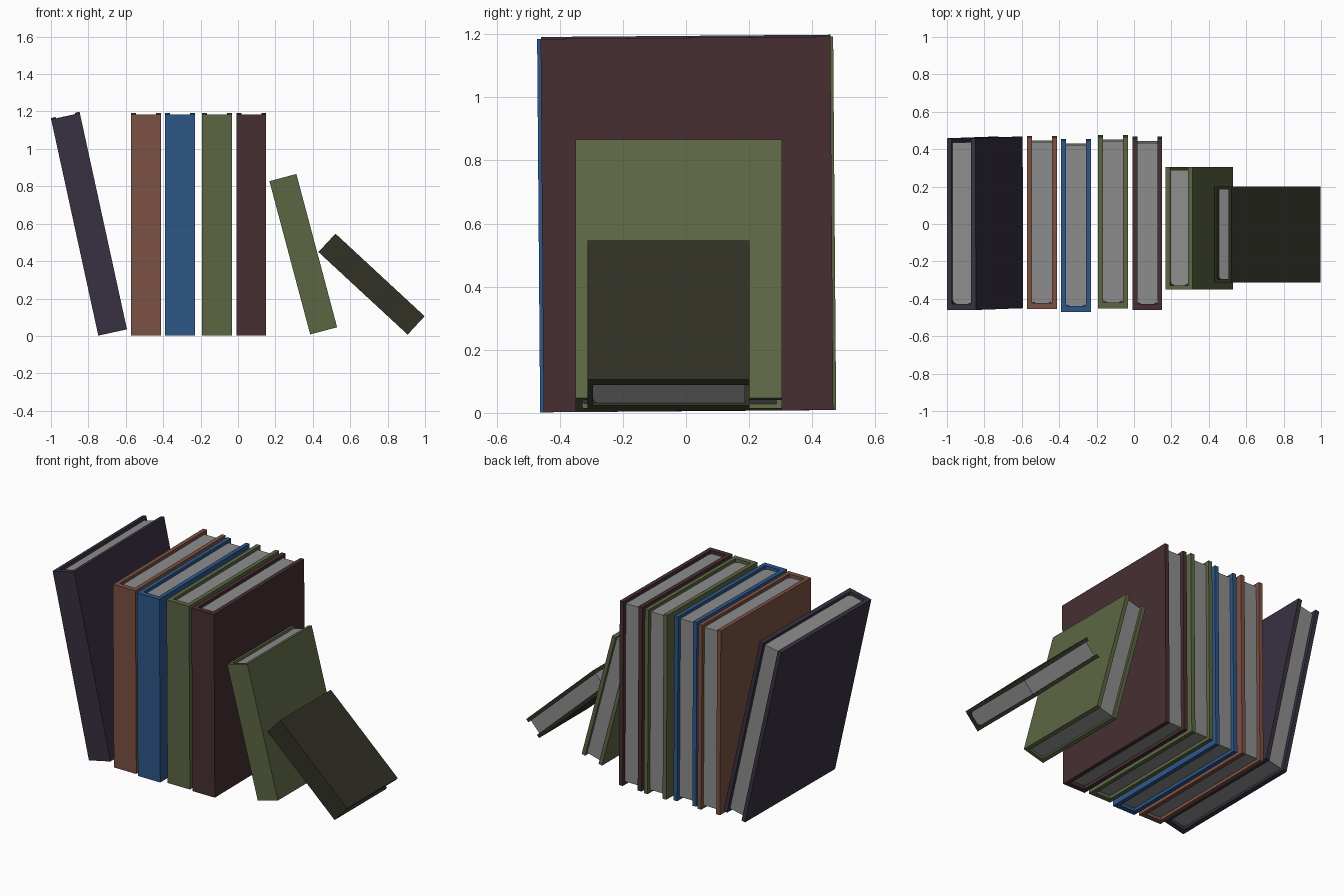
import bpy, bmesh, math

if "Cube" in bpy.data.objects:
    bpy.data.objects.remove(bpy.data.objects["Cube"])


def material(name, srgb):
    m = bpy.data.materials.new(name)
    lin = [((c / 255 + 0.055) / 1.055) ** 2.4 for c in srgb]
    m.diffuse_color = (*lin, 1)
    m.use_nodes = True
    m.node_tree.nodes["Principled BSDF"].inputs["Base Color"].default_value = m.diffuse_color
    return m


def prism(name, profile, height, mat):
    """Extrude an x/y outline into a solid centred on its own origin."""
    bm = bmesh.new()
    face = bm.faces.new([bm.verts.new((x, y, -height / 2)) for x, y in profile])
    ext = bmesh.ops.extrude_face_region(bm, geom=[face])
    bmesh.ops.translate(bm, vec=(0, 0, height),
                        verts=[g for g in ext["geom"] if isinstance(g, bmesh.types.BMVert)])
    bmesh.ops.recalc_face_normals(bm, faces=bm.faces)
    mesh = bpy.data.meshes.new(name)
    bm.to_mesh(mesh)
    bm.free()
    mesh.materials.append(mat)
    ob = bpy.data.objects.new(name, mesh)
    bpy.context.collection.objects.link(ob)
    return ob


def book(name, mat, centre, thick, depth, height, lean=0, pitch=0.008):
    t, d = thick / 2, depth / 2
    board, spine = 0.165 * thick, 0.035 * depth
    i = t - board
    # cover: U-shaped outline with the spine at the front
    cover = prism(name + "_cover",
                  [(-t, -d), (t, -d), (t, d), (i, d), (i, -d + spine),
                   (-i, -d + spine), (-i, d), (-t, d)], height, mat)
    # pages: slightly recessed block with rounded corners at the spine
    back, front, r = d - 0.026 * depth, -d + spine, 0.13 * thick
    pages = prism(name + "_pages",
                  [(-i, back), (-i, front + r), (-i + 0.3 * r, front + 0.3 * r),
                   (-i + r, front), (i - r, front), (i - 0.3 * r, front + 0.3 * r),
                   (i, front + r), (i, back)], height * 0.966, paper)
    for ob in (cover, pages):
        ob.location = centre
        ob.rotation_euler = (pitch, math.radians(-lean), 0)


paper = material("grey_paper", (141, 141, 141))
brown = material("brown_cover", (123, 81, 68))
blue = material("blue_cover", (46, 87, 136))
green = material("green_cover", (92, 102, 68))
maroon = material("maroon_cover", (71, 47, 49))
purple = material("dark_purple_cover", (57, 48, 65))
olive = material("dark_olive_cover", (49, 49, 38))

# four upright books
for name, mat, x, y in (("brown_book", brown, -0.492, 0.008),
                        ("blue_book", blue, -0.31, -0.008),
                        ("green_book", green, -0.113, 0.012),
                        ("maroon_book", maroon, 0.071, 0.003)):
    book(name, mat, (x, y, 0.597), 0.16, 0.918, 1.183)

# leaning books
book("purple_book", purple, (-0.797, 0.004, 0.6), 0.157, 0.918, 1.183, 12.3)
book("small_green_book", green, (0.349, -0.023, 0.437), 0.149, 0.655, 0.848, 14.9, 0)
book("small_olive_book", olive, (0.714, -0.056, 0.277), 0.134, 0.513, 0.65, 47.2, 0)
